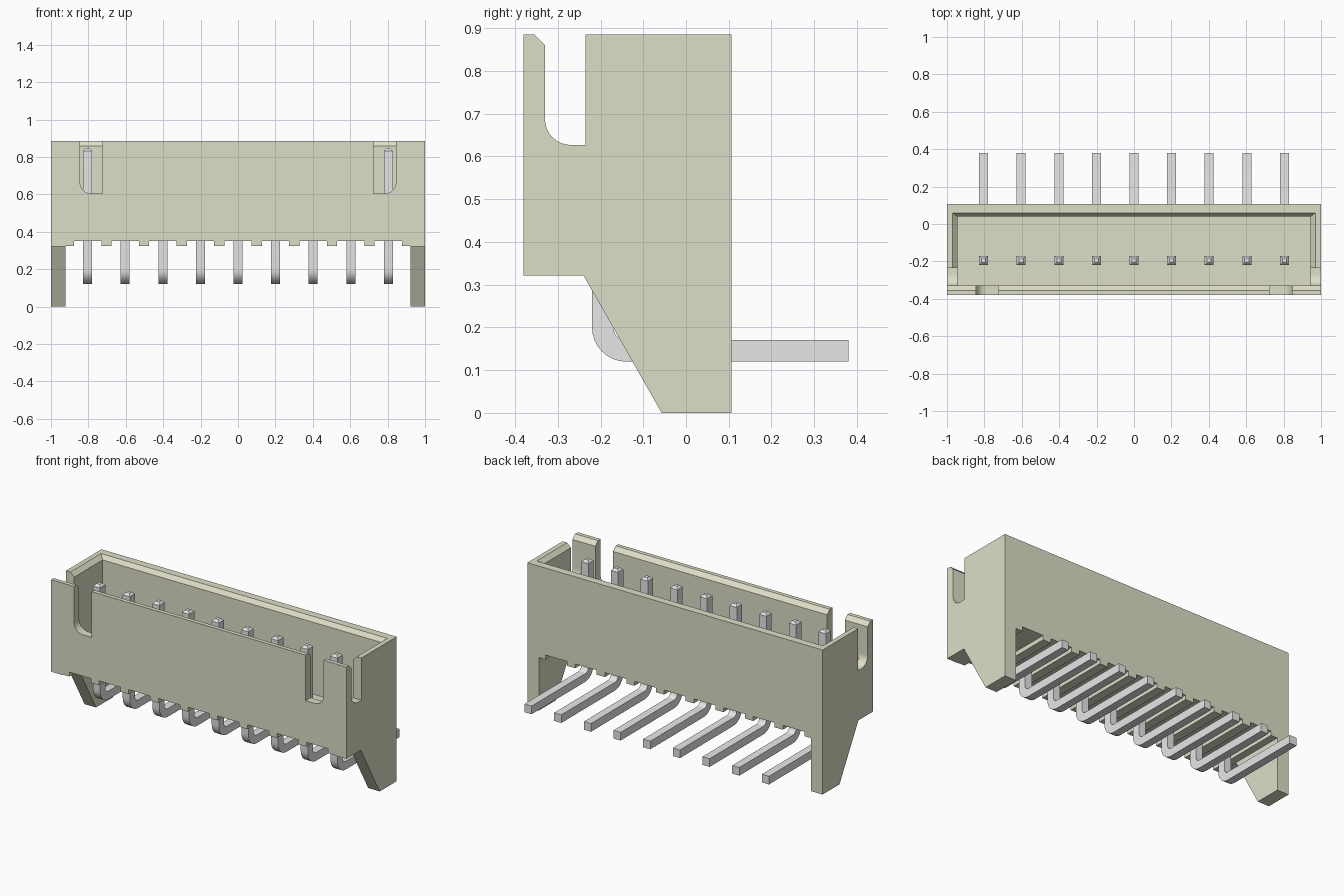
import bpy, bmesh, math
from mathutils import Vector

if "Cube" in bpy.data.objects:
    bpy.data.objects.remove(bpy.data.objects["Cube"], do_unlink=True)


def material(name, rgb):
    m = bpy.data.materials.new(name)
    m.use_nodes = True
    m.diffuse_color = (*rgb, 1)
    m.node_tree.nodes["Principled BSDF"].inputs["Base Color"].default_value = (*rgb, 1)
    return m


IVORY = material("ivory plastic", (0.73, 0.73, 0.58))
METAL = material("tinned metal", (0.80, 0.80, 0.80))


def arc(cx, cz, r, a0, a1, n=8):
    """Points on an arc, angles in degrees."""
    return [(cx + r * math.cos(math.radians(a0 + (a1 - a0) * i / n)),
             cz + r * math.sin(math.radians(a0 + (a1 - a0) * i / n))) for i in range(n + 1)]


def link(name, bm, mat):
    bmesh.ops.recalc_face_normals(bm, faces=bm.faces)
    me = bpy.data.meshes.new(name)
    bm.to_mesh(me)
    bm.free()
    me.materials.append(mat)
    ob = bpy.data.objects.new(name, me)
    bpy.context.collection.objects.link(ob)
    return ob


def prism(pts, axis, a, b):
    """Extrude a (y, z) profile along x, or an (x, z) profile along y."""
    bm = bmesh.new()
    place = (lambda p: (a, p[0], p[1])) if axis == "x" else (lambda p: (p[0], a, p[1]))
    face = bm.faces.new([bm.verts.new(place(p)) for p in pts])
    new = bmesh.ops.extrude_face_region(bm, geom=[face])["geom"]
    step = Vector((b - a, 0, 0)) if axis == "x" else Vector((0, b - a, 0))
    bmesh.ops.translate(bm, verts=[v for v in new if isinstance(v, bmesh.types.BMVert)], vec=step)
    return bm


def box(x0, x1, z0, z1, y0=-0.6, y1=0.6):
    return prism([(x0, z0), (x1, z0), (x1, z1), (x0, z1)], "y", y0, y1)


def activate(ob):
    bpy.ops.object.select_all(action="DESELECT")
    ob.select_set(True)
    bpy.context.view_layer.objects.active = ob


def cut(ob, bm):
    cutter = link("cutter", bm, IVORY)
    cutter.hide_render = True
    mod = ob.modifiers.new("cut", "BOOLEAN")
    mod.operation, mod.solver, mod.object = "DIFFERENCE", "EXACT", cutter
    activate(ob)
    bpy.ops.object.modifier_apply(modifier=mod.name)
    bpy.data.objects.remove(cutter, do_unlink=True)


# Housing: side profile with the legs, side slot and chamfered front lip
profile = [(-0.38, 0.322), (-0.24, 0.322), (-0.057, 0), (0.107, 0), (0.107, 0.885),
           (-0.235, 0.885), (-0.235, 0.627)]
profile += arc(-0.27, 0.687, 0.06, 270, 180)
profile += [(-0.33, 0.86), (-0.355, 0.885), (-0.38, 0.885)]
housing = link("housing", prism(profile, "x", -1, 1), IVORY)

# Open space between the two legs, and a shallow groove over each pin
PINS = [-0.804 + 0.201 * i for i in range(9)]
cut(housing, box(-0.922, 0.922, -0.2, 0.325))
for x in PINS:
    cut(housing, box(x - 0.073, x + 0.073, 0.28, 0.352))

# Cavity, widening to a chamfered rim on the sides and back
cut(housing, box(-0.945, 0.945, 0.42, 1.0, -0.33, 0.04))
rim = box(-0.945, 0.945, 0.86, 0.91, -0.33, 0.04)
for v in rim.verts:
    if v.co.z > 0.9:
        v.co.x *= 0.995 / 0.945
        if v.co.y > 0:
            v.co.y = 0.08
cut(housing, rim)

# Key slots in the front wall, rounded at the outer lower corner
for s in (-1, 1):
    slot = [(0.725, 0.605)] + arc(0.785, 0.665, 0.06, 270, 360) + [(0.845, 1.0), (0.725, 1.0)]
    cut(housing, prism([(s * x, z) for x, z in slot], "y", -0.5, -0.30))
activate(housing)
bpy.ops.object.shade_smooth_by_angle(angle=math.radians(25))

# Bent square pins with chamfered tips
W = 0.024
path = [(-0.22, 0.845)] + arc(-0.14, 0.2, 0.08, 180, 270) + [(0.38, 0.12), (0.38, 0.17)]
path += arc(-0.14, 0.2, 0.03, 270, 180) + [(-0.17, 0.845)]
for i, x in enumerate(PINS):
    bm = prism(path, "x", x - W, x + W)
    tip = [e for e in bm.edges if all(v.co.z > 0.84 for v in e.verts)]
    bmesh.ops.bevel(bm, geom=tip, offset=0.013, segments=1, affect="EDGES")
    pin = link(f"pin_{i + 1}", bm, METAL)
    activate(pin)
    bpy.ops.object.shade_smooth_by_angle(angle=math.radians(25))
